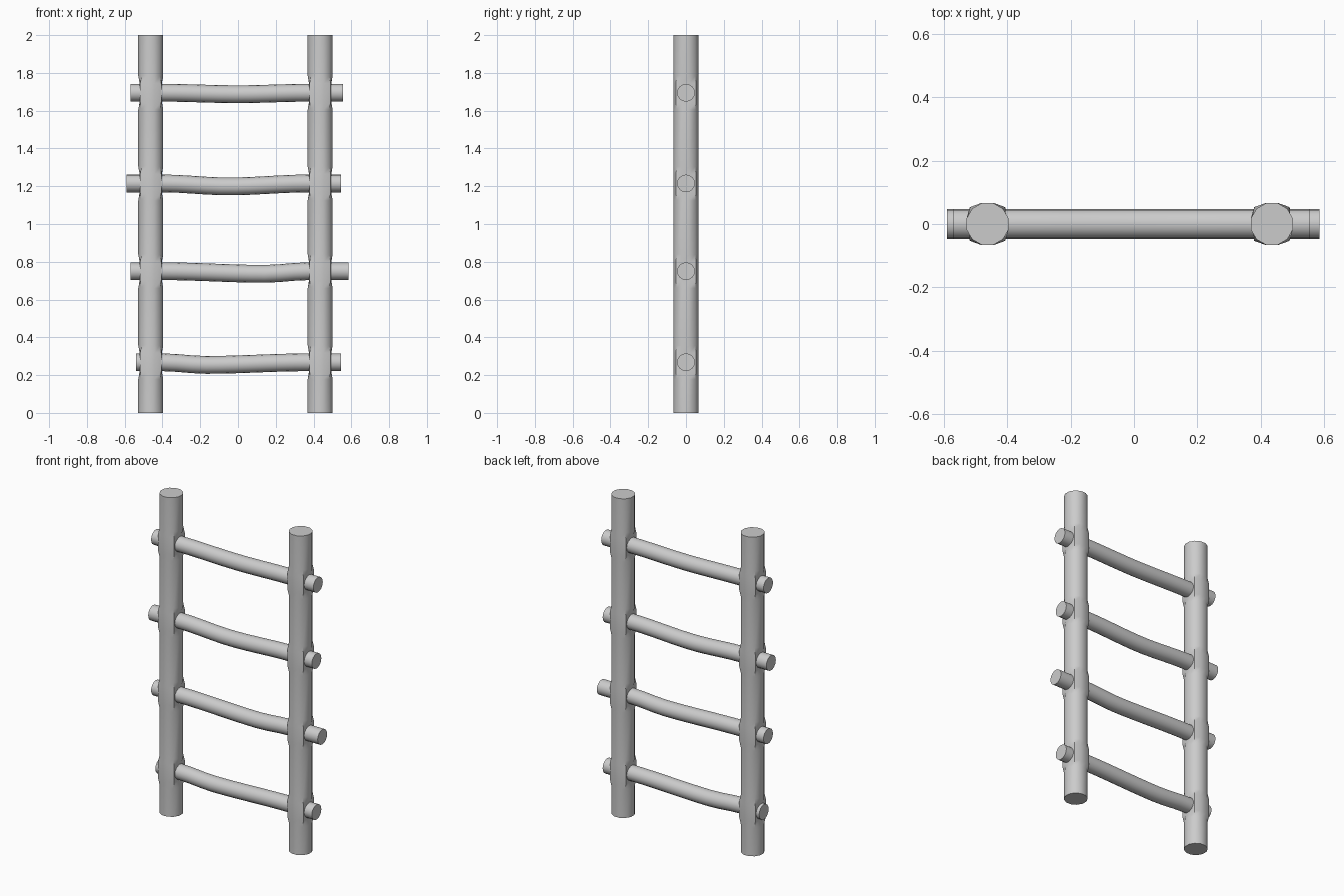
import bpy, bmesh, math
from mathutils import Vector

if "Cube" in bpy.data.objects:
    bpy.data.objects.remove(bpy.data.objects["Cube"], do_unlink=True)

# Single plain grey
GREY = (0.6, 0.6, 0.6, 1)
grey = bpy.data.materials.new("plain grey")
grey.use_nodes = True
grey.diffuse_color = GREY
grey.node_tree.nodes["Principled BSDF"].inputs["Base Color"].default_value = GREY


def loft(name, rings):
    """Capped, smooth-sided tube through a list of point rings."""
    bm = bmesh.new()
    loops = [[bm.verts.new(p) for p in ring] for ring in rings]
    n = len(loops[0])
    for a, b in zip(loops, loops[1:]):
        for i in range(n):
            j = (i + 1) % n
            bm.faces.new((a[i], a[j], b[j], b[i]))
    bm.faces.new(loops[0])
    bm.faces.new(loops[-1])
    bmesh.ops.recalc_face_normals(bm, faces=bm.faces)
    mesh = bpy.data.meshes.new(name)
    bm.to_mesh(mesh)
    bm.free()
    mesh.materials.append(grey)
    obj = bpy.data.objects.new(name, mesh)
    bpy.context.collection.objects.link(obj)
    bpy.ops.object.select_all(action='DESELECT')
    obj.select_set(True)
    bpy.context.view_layer.objects.active = obj
    bpy.ops.object.shade_smooth_by_angle(angle=math.radians(40))
    return obj


# Rungs: left end, right end, height, lowest point x, sag
RUNGS = [
    (-0.54, 0.545, 0.268, -0.17, 0.014),
    (-0.57, 0.585, 0.750, 0.14, 0.014),
    (-0.59, 0.545, 1.215, -0.05, 0.016),
    (-0.57, 0.555, 1.695, 0.0, 0.008),
]
POST_X = {"right_post": -0.462, "left_post": 0.435}
SIDES = 12


def post_ring(x, z, square):
    """Twelve-sided section; square=1 flattens it where a rung passes through."""
    ring = []
    for i in range(SIDES):
        a = math.tau * (i + 0.5) / SIDES
        px, py = 0.0685 * math.cos(a), 0.0685 * math.sin(a)
        if square:
            px = max(-0.059, min(0.059, px * 1.15))
            py = max(-0.066, min(0.066, py * 1.1))
        ring.append((x + px, py, z))
    return ring


# Posts, pinched at every rung
for name, x in POST_X.items():
    levels = [(0.0, 0)]
    for _, _, z, _, _ in RUNGS:
        levels += [(z - 0.09, 0), (z - 0.05, 1), (z + 0.05, 1), (z + 0.09, 0)]
    levels.append((2.0, 0))
    loft(name, [post_ring(x, z, s) for z, s in levels])

# Rungs, sagging between the posts
for k, (x0, x1, z, low, sag) in enumerate(RUNGS):
    inner = [-0.4 + 0.775 * i / 10 for i in range(11)]
    rings = []
    for x in [x0] + inner + [x1]:
        edge = -0.4 if x < low else 0.375
        t = max(0.0, 1 - abs((x - low) / (edge - low)))
        drop = sag * t * t * (3 - 2 * t)
        rings.append([Vector((x, 0.047 * math.cos(a), z - drop + 0.047 * math.sin(a)))
                      for a in (math.tau * i / 16 for i in range(16))])
    loft(f"rung_{k + 1}", rings)
